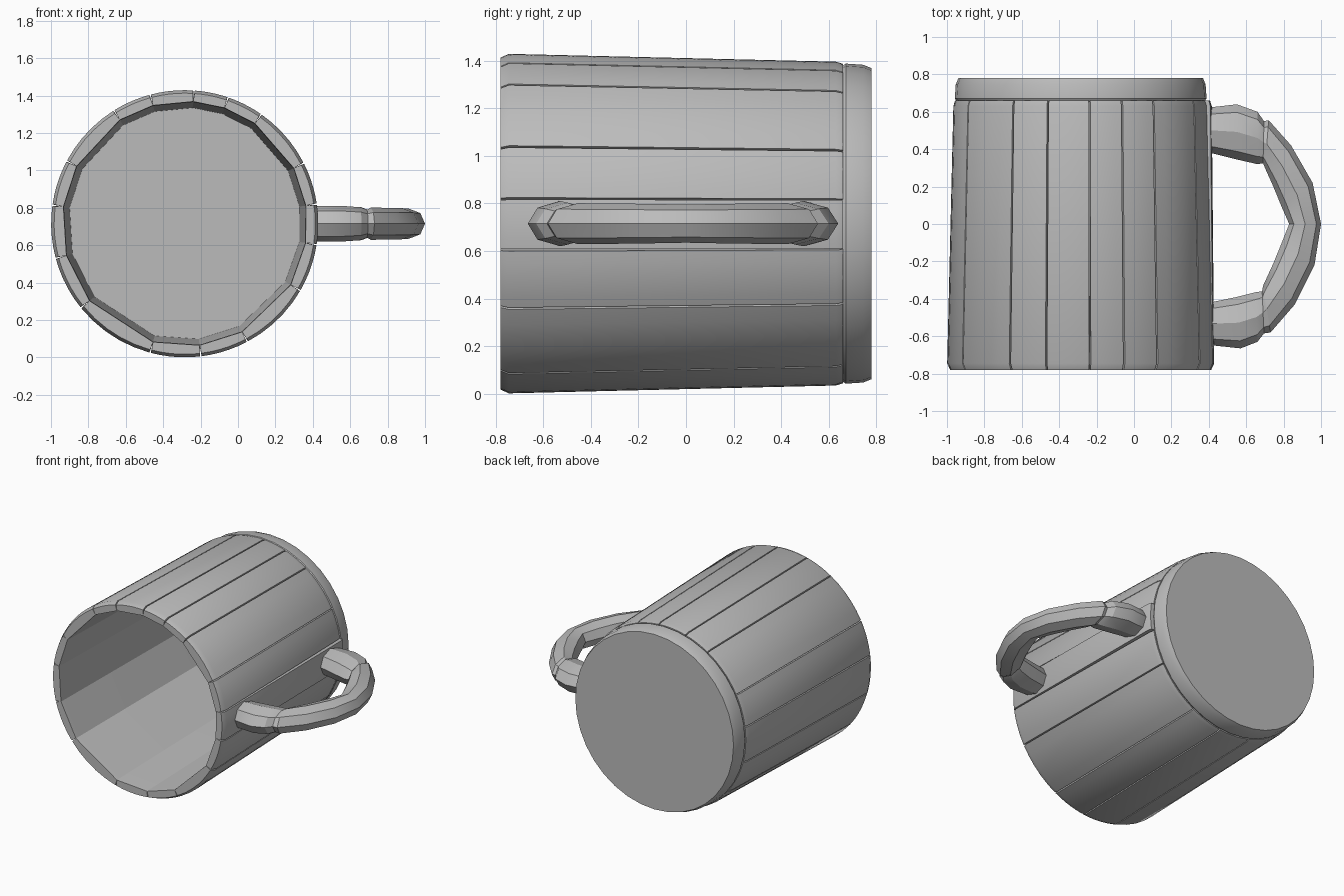
import bpy, bmesh
from math import sin, cos, pi, radians
from mathutils import Vector

cube = bpy.data.objects.get("Cube")
if cube:
    bpy.data.objects.remove(cube, do_unlink=True)

CX, CZ = -0.285, 0.715          # axis of the lying mug
FRONT, BACK, FLOOR = -0.78, 0.78, 0.66

grey = bpy.data.materials.new("plain grey")
grey.use_nodes = True
colour = (0.5, 0.5, 0.5, 1)
grey.diffuse_color = colour
grey.node_tree.nodes["Principled BSDF"].inputs["Base Color"].default_value = colour


def loft(bm, rings):
    """Skin a list of equal closed rings and cap both ends."""
    loops = [[bm.verts.new(p) for p in ring] for ring in rings]
    n = len(loops[0])
    for a, b in zip(loops, loops[1:]):
        for i in range(n):
            j = (i + 1) % n
            bm.faces.new((a[i], a[j], b[j], b[i]))
    bm.faces.new(loops[0][::-1])
    bm.faces.new(loops[-1])


def finish(name, bm, angle):
    bmesh.ops.recalc_face_normals(bm, faces=bm.faces)
    mesh = bpy.data.meshes.new(name)
    bm.to_mesh(mesh)
    bm.free()
    mesh.materials.append(grey)
    obj = bpy.data.objects.new(name, mesh)
    bpy.context.collection.objects.link(obj)
    bpy.ops.object.select_all(action='DESELECT')
    obj.select_set(True)
    bpy.context.view_layer.objects.active = obj
    bpy.ops.object.shade_smooth_by_angle(angle=radians(angle))


def polar(r, a, y):
    return Vector((CX + r * cos(a), y, CZ + r * sin(a)))


# Staves: flat inside, rounded outside, uneven widths, thin grooves between
seams = [-165, -141, -105, -83, -62, -30, -9, 8.5, 27, 55, 71, 86, 105, 122, 152, 172]
bm = bmesh.new()
for k, start in enumerate(seams):
    end = seams[(k + 1) % len(seams)]
    if end < start:
        end += 360
    a0, a1 = radians(start), radians(end)
    holds_handle = start == -9
    rings = []
    # y, outer radius, inner radius
    for y, ro, ri in ((FRONT, 0.698, 0.655), (FRONT + 0.035, 0.714, 0.652),
                      (FLOOR - 0.03, 0.681, 0.622), (FLOOR, 0.672, 0.621)):
        if holds_handle and y > 0:
            ro += 0.02
        gap, steps = 0.006, 5
        ring = [polar(ri, a1, y), polar(ri, a0, y)]
        ring.append(polar(ro - 0.014, a0 + gap * 0.6, y))
        for i in range(steps + 1):
            t = i / steps
            ring.append(polar(ro, a0 + gap + (a1 - a0 - 2 * gap) * t, y))
        ring.append(polar(ro - 0.014, a1 - gap * 0.6, y))
        rings.append(ring)
    loft(bm, rings)
finish("staves", bm, 30)

# Base: thick disc with a chamfered rim
bm = bmesh.new()
SIDES = 36
loft(bm, [[polar(r, 2 * pi * i / SIDES, y) for i in range(SIDES)]
          for y, r in ((FLOOR - 0.005, 0.662), (FLOOR + 0.012, 0.673),
                       (BACK - 0.035, 0.668), (BACK, 0.654))])
finish("base", bm, 30)


# Handle: three faceted pieces, each section given by inner and outer edge
def handle_piece(name, sections):
    bm = bmesh.new()
    rings = []
    for xi, yi, xo, yo, half in sections:
        inner, outer = Vector((xi, yi, CZ)), Vector((xo, yo, CZ))
        mid, side = (inner + outer) / 2, (outer - inner) / 2
        rings.append([mid + side * cos(i * pi / 4) +
                      Vector((0, 0, half * sin(i * pi / 4))) for i in range(8)])
    loft(bm, rings)
    finish(name, bm, 25)


handle_piece("handle_back_end", [
    (0.37, 0.39, 0.37, 0.61, 0.08), (0.43, 0.375, 0.42, 0.625, 0.095),
    (0.55, 0.345, 0.55, 0.64, 0.095), (0.66, 0.32, 0.66, 0.60, 0.088),
    (0.69, 0.325, 0.695, 0.55, 0.075)])
handle_piece("handle_grip", [
    (0.69, 0.325, 0.695, 0.55, 0.075), (0.70, 0.30, 0.72, 0.555, 0.086),
    (0.745, 0.20, 0.84, 0.42, 0.085), (0.79, 0.09, 0.955, 0.22, 0.083),
    (0.83, 0.0, 1.0, 0.0, 0.08), (0.79, -0.10, 0.965, -0.22, 0.083),
    (0.745, -0.21, 0.86, -0.43, 0.085), (0.69, -0.33, 0.73, -0.58, 0.086),
    (0.685, -0.36, 0.695, -0.585, 0.075)])
handle_piece("handle_front_end", [
    (0.685, -0.36, 0.695, -0.585, 0.075), (0.65, -0.365, 0.66, -0.63, 0.088),
    (0.55, -0.39, 0.57, -0.665, 0.095), (0.43, -0.415, 0.43, -0.65, 0.095),
    (0.38, -0.43, 0.38, -0.63, 0.08)])
